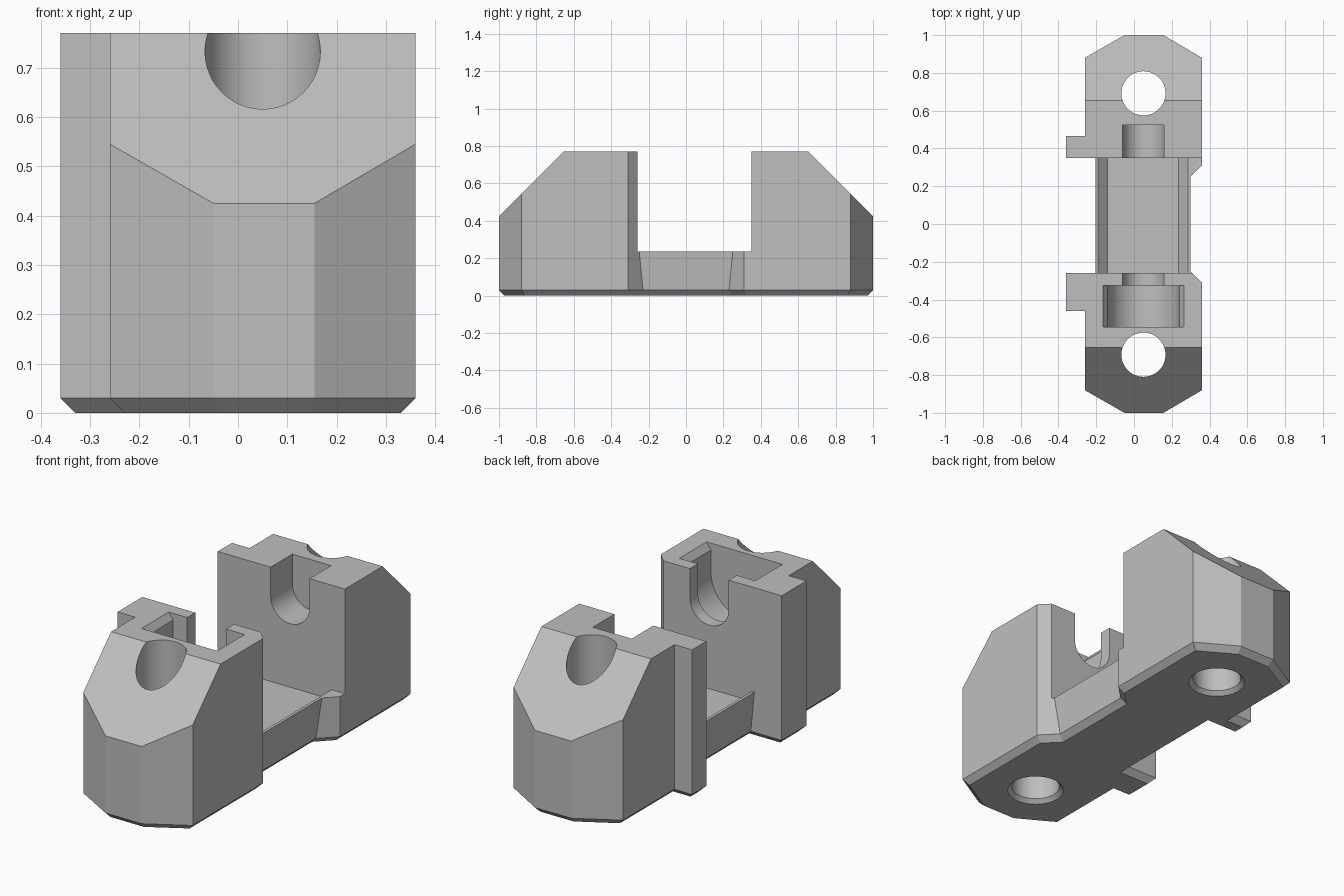
import bpy
import bmesh
import math
from mathutils import Vector

old = bpy.data.objects.get("Cube")
if old:
    bpy.data.objects.remove(old, do_unlink=True)

CX = 0.05      # centre line of holes and slots
TOP = 0.77
SADDLE = 0.235
SLOT_Z = 0.62

grey = bpy.data.materials.new("light grey")
grey.use_nodes = True
grey.diffuse_color = (0.52, 0.52, 0.52, 1)
grey.node_tree.nodes["Principled BSDF"].inputs["Base Color"].default_value = grey.diffuse_color


def loft(name, rings):
    """Closed solid through rings of equal point count."""
    bm = bmesh.new()
    loops = [[bm.verts.new(p) for p in ring] for ring in rings]
    n = len(loops[0])
    for low, high in zip(loops, loops[1:]):
        for i in range(n):
            j = (i + 1) % n
            bm.faces.new((low[i], low[j], high[j], high[i]))
    bm.faces.new(loops[0][::-1])
    bm.faces.new(loops[-1])
    bmesh.ops.recalc_face_normals(bm, faces=bm.faces)
    mesh = bpy.data.meshes.new(name)
    bm.to_mesh(mesh)
    bm.free()
    mesh.materials.append(grey)
    obj = bpy.data.objects.new(name, mesh)
    bpy.context.collection.objects.link(obj)
    return obj


def along_y(name, profile, y0, y1):
    return loft(name, [[(x, y, z) for x, z in profile] for y in (y0, y1)])


def along_x(name, profile):
    return loft(name, [[(x, y, z) for y, z in profile] for x in (-1, 1)])


def inset(points, d):
    """Mitred inward offset of a counter-clockwise outline."""
    result = []
    for i, p in enumerate(points):
        p = Vector(p)
        a = (p - Vector(points[i - 1])).normalized()
        b = (Vector(points[(i + 1) % len(points)]) - p).normalized()
        na, nb = Vector((-a.y, a.x)), Vector((-b.y, b.x))
        result.append(p + (na + nb) * d / (1 + na.dot(nb)))
    return result


def outline(right, left):
    """Plan of the block, with the waist at the given x positions."""
    return [
        (-0.05, -1), (0.155, -1), (0.36, -0.88), (0.36, -0.31),
        (right, 0.05 - right), (right, right - 0.05),
        (0.36, 0.31), (0.36, 0.88), (0.155, 1), (-0.05, 1), (-0.26, 0.88),
        (-0.26, 0.465), (-0.36, 0.465), (-0.36, 0.35), (left, 0.35),
        (left, -0.26), (-0.36, -0.26), (-0.36, -0.46), (-0.26, -0.46),
        (-0.26, -0.88)]


def u_profile(r, flare=0.0, steps=24):
    arc = [math.pi * (1 + i / steps) for i in range(steps + 1)]
    pts = [(CX + r * math.cos(a), SLOT_Z + r * math.sin(a)) for a in arc]
    lip = TOP - 0.035
    return pts + [(CX + r, lip), (CX + r + flare, TOP), (CX + r + flare, 1),
                  (CX - r - flare, 1), (CX - r - flare, TOP), (CX - r, lip)]


# Main block: bevelled foot, flared waist, straight towers
foot = outline(0.28, -0.185)
upper = outline(0.30, -0.205)
levels = [(inset(foot, 0.03), 0), (foot, 0.03), (upper, SADDLE), (upper, TOP)]
body = loft("twin_tower_block", [[(x, y, z) for x, y in ring] for ring, z in levels])

# Gap between the towers with a shallow trough in the waist
cutters = [along_y("gap_cutter", [
    (-1, SADDLE), (-0.19, SADDLE), (-0.14, 0.185), (0.235, 0.185),
    (0.285, SADDLE), (1, SADDLE), (1, 1), (-1, 1)], -0.26, 0.35)]

# Sloped noses and vertical bolt holes with a countersunk bottom
for side in (-1, 1):
    cutters.append(along_x("nose_cutter", [
        (side * 0.555, 0.87), (side * 1.1, 0.325), (side * 1.1, 0.87)]))
    rings = []
    for r, z in ((0.147, -0.01), (0.117, 0.02), (0.117, 1)):
        rings.append([(CX + r * math.cos(math.tau * i / 48),
                       side * 0.692 + r * math.sin(math.tau * i / 48), z)
                      for i in range(48)])
    cutters.append(loft("bolt_hole_cutter", rings))

# Round-bottomed slots and the wide pocket
cutters.append(along_y("back_slot_cutter", u_profile(0.11), 0.3, 0.525))
cutters.append(along_y("front_slot_cutter", u_profile(0.11), -0.4, -0.2))
cutters.append(along_y("front_pocket_cutter", u_profile(0.19, 0.025), -0.545, -0.325))

bpy.ops.object.select_all(action="DESELECT")
body.select_set(True)
bpy.context.view_layer.objects.active = body
for cutter in cutters:
    cutter.hide_render = True
    mod = body.modifiers.new("cut", "BOOLEAN")
    mod.operation = "DIFFERENCE"
    mod.solver = "EXACT"
    mod.object = cutter
    bpy.ops.object.modifier_apply(modifier=mod.name)
    bpy.data.objects.remove(cutter, do_unlink=True)

bpy.ops.object.shade_smooth_by_angle(angle=math.radians(20))
